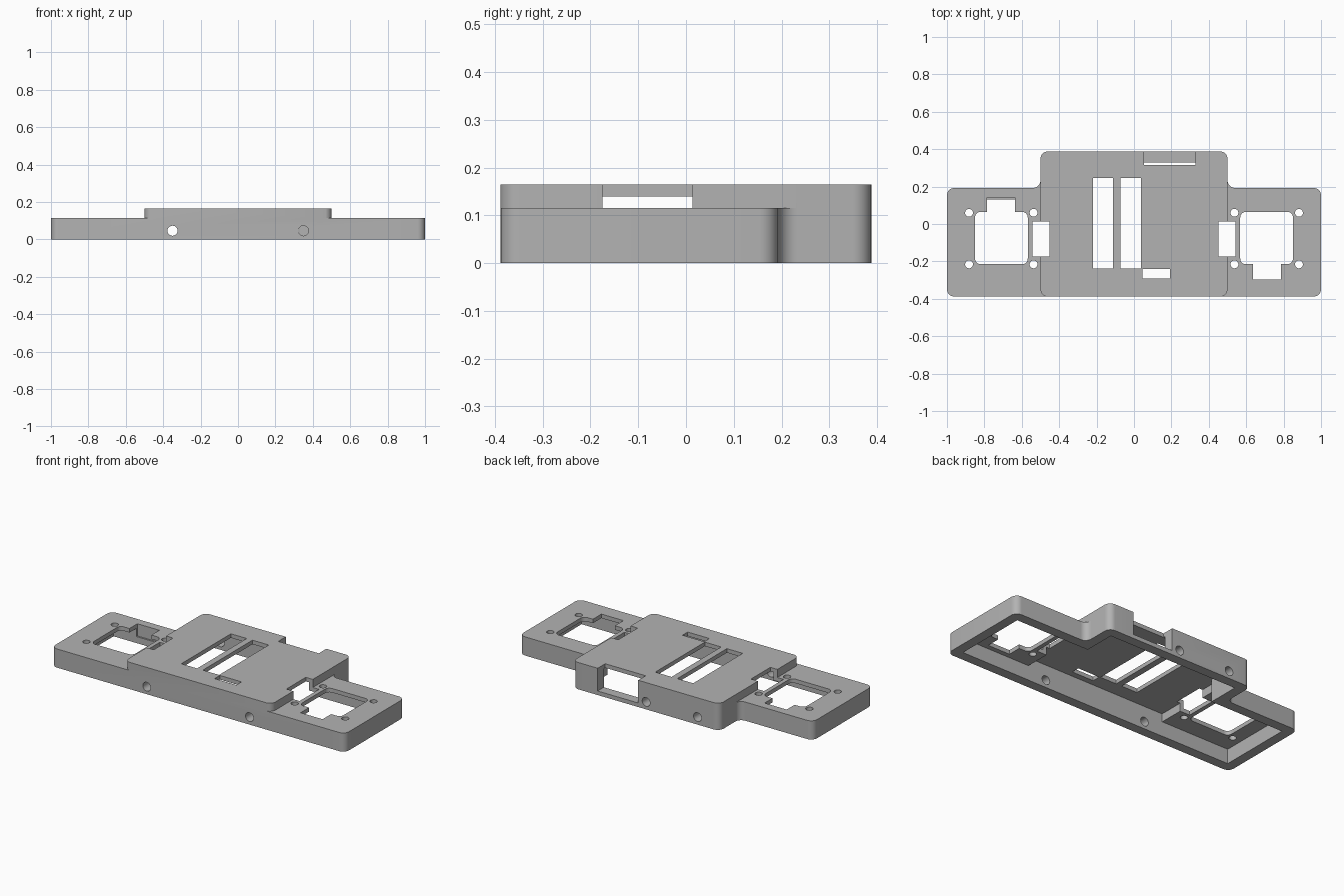
import bpy, bmesh, math
from mathutils import Vector, Matrix

cube = bpy.data.objects.get("Cube")
if cube:
    bpy.data.objects.remove(cube, do_unlink=True)

grey = bpy.data.materials.new("plain_grey")
grey.use_nodes = True
colour = (0.45, 0.45, 0.45, 1)
grey.diffuse_color = colour
grey.node_tree.nodes["Principled BSDF"].inputs["Base Color"].default_value = colour

HALF_Y = 0.388      # front and back faces
WING_Y = 0.193      # back face of the wings
WALL = 0.06
IN_Y = HALF_Y - WALL
IN_WING = WING_Y - WALL


def rounded(points, steps=8):
    """Outline from (x, y, radius) corners, all right-angled where rounded."""
    out = []
    for i, (x, y, r) in enumerate(points):
        p = Vector((x, y))
        if not r:
            out.append(p)
            continue
        a = (Vector(points[i - 1][:2]) - p).normalized()
        b = (Vector(points[(i + 1) % len(points)][:2]) - p).normalized()
        c = p + (a + b) * r
        for k in range(steps + 1):
            t = math.pi / 2 * k / steps
            out.append(c - b * r * math.cos(t) - a * r * math.sin(t))
    return out


def make_object(name, bm):
    bmesh.ops.recalc_face_normals(bm, faces=bm.faces)
    mesh = bpy.data.meshes.new(name)
    bm.to_mesh(mesh)
    bm.free()
    mesh.materials.append(grey)
    obj = bpy.data.objects.new(name, mesh)
    bpy.context.scene.collection.objects.link(obj)
    return obj


def prism(name, points, z0, z1, side=1):
    bm = bmesh.new()
    face = bm.faces.new([bm.verts.new((p.x * side, p.y, z0)) for p in rounded(points)])
    ext = bmesh.ops.extrude_face_region(bm, geom=[face])
    verts = [v for v in ext["geom"] if isinstance(v, bmesh.types.BMVert)]
    bmesh.ops.translate(bm, verts=verts, vec=(0, 0, z1 - z0))
    return make_object(name, bm)


def rect(x0, x1, y0, y1, r=0):
    return [(x0, y0, r), (x1, y0, r), (x1, y1, r), (x0, y1, r)]


def cylinder(name, location, radius, depth, along_y=False):
    bm = bmesh.new()
    turn = Matrix.Rotation(math.pi / 2 if along_y else 0, 4, "X")
    bmesh.ops.create_cone(bm, cap_ends=True, segments=32, radius1=radius, radius2=radius,
                          depth=depth, matrix=Matrix.Translation(location) @ turn)
    return make_object(name, bm)


# Full-height T-shaped body
half = [(0.5, HALF_Y, 0.04), (0.5, WING_Y, 0.04), (1, WING_Y, 0.04), (1, -HALF_Y, 0.04)]
outline = half + [(-x, y, r) for x, y, r in reversed(half)]
body = prism("chassis_shell", outline, 0, 0.165)

cutters = []
# Lower the wings, leaving the raised centre with rounded front corners
step = [(0.5, 0.23, 0), (0.5, -0.389, 0.04), (0.45, -0.389, 0),
        (0.45, -0.5, 0), (1.1, -0.5, 0), (1.1, 0.23, 0)]
for side in (1, -1):
    cutters.append(prism("wing_step_cutter", step, 0.115, 0.3, side))

# Hollow underside: deeper in the centre, shallower in the wings
inner = [(0.44, IN_Y, 0), (0.44, IN_WING, 0), (0.475, IN_WING, 0), (0.475, -IN_Y, 0)]
cavity = inner + [(-x, y, r) for x, y, r in reversed(inner)]
cutters.append(prism("centre_cavity_cutter", cavity, -0.1, 0.14))
for side in (1, -1):
    cutters.append(prism("wing_cavity_cutter",
                         rect(0.3, 0.94, -IN_Y + 0.001, IN_WING - 0.001), -0.1, 0.09, side))

# Wing openings with a tab, screw holes and cable slots
main = (-0.215, 0.065)
for side, tab in ((1, (-0.298, -0.1)), (-1, (0, 0.142))):
    cutters.append(prism("motor_opening_cutter", rect(0.568, 0.85, *main, 0.03), 0.05, 0.3, side))
    cutters.append(prism("motor_tab_cutter", rect(0.635, 0.785, *tab), 0.04, 0.31, side))
    cutters.append(prism("cable_slot_cutter", rect(0.452, 0.542, -0.175, 0.014), 0.03, 0.32, side))
    for x in (0.537, 0.882):
        for y in (-0.216, 0.06):
            cutters.append(cylinder("screw_hole_cutter", (x * side, y, 0.1), 0.021, 0.12))

# Slots through the top plate
for slot in ((-0.22, -0.112, -0.238, 0.245), (-0.073, 0.038, -0.238, 0.245),
             (0.045, 0.193, -0.292, -0.241)):
    cutters.append(prism("top_slot_cutter", rect(*slot), 0.05, 0.3))

# Notch in the back wall above a low lip
cutters.append(prism("back_notch_cutter", rect(0.054, 0.33, 0.315, 0.5), 0.025, 0.3))

# Round holes through the front and back walls
for x, y in ((0.35, -HALF_Y), (-0.35, -HALF_Y), (0, HALF_Y), (-0.35, HALF_Y)):
    cutters.append(cylinder("wall_hole_cutter", (x, y, 0.046), 0.027, 0.2, True))

# Cut everything, then keep only the finished shell
for cutter in cutters:
    cutter.hide_render = True
    mod = body.modifiers.new(cutter.name, "BOOLEAN")
    mod.operation = "DIFFERENCE"
    mod.solver = "EXACT"
    mod.object = cutter
graph = bpy.context.evaluated_depsgraph_get()
finished = bpy.data.meshes.new_from_object(body.evaluated_get(graph))
body.modifiers.clear()
body.data = finished
finished.materials.clear()
finished.materials.append(grey)
for poly in finished.polygons:
    poly.material_index = 0
for cutter in cutters:
    bpy.data.objects.remove(cutter, do_unlink=True)

bpy.ops.object.select_all(action="DESELECT")
body.select_set(True)
bpy.context.view_layer.objects.active = body
bpy.ops.object.shade_smooth_by_angle(angle=math.radians(30))
